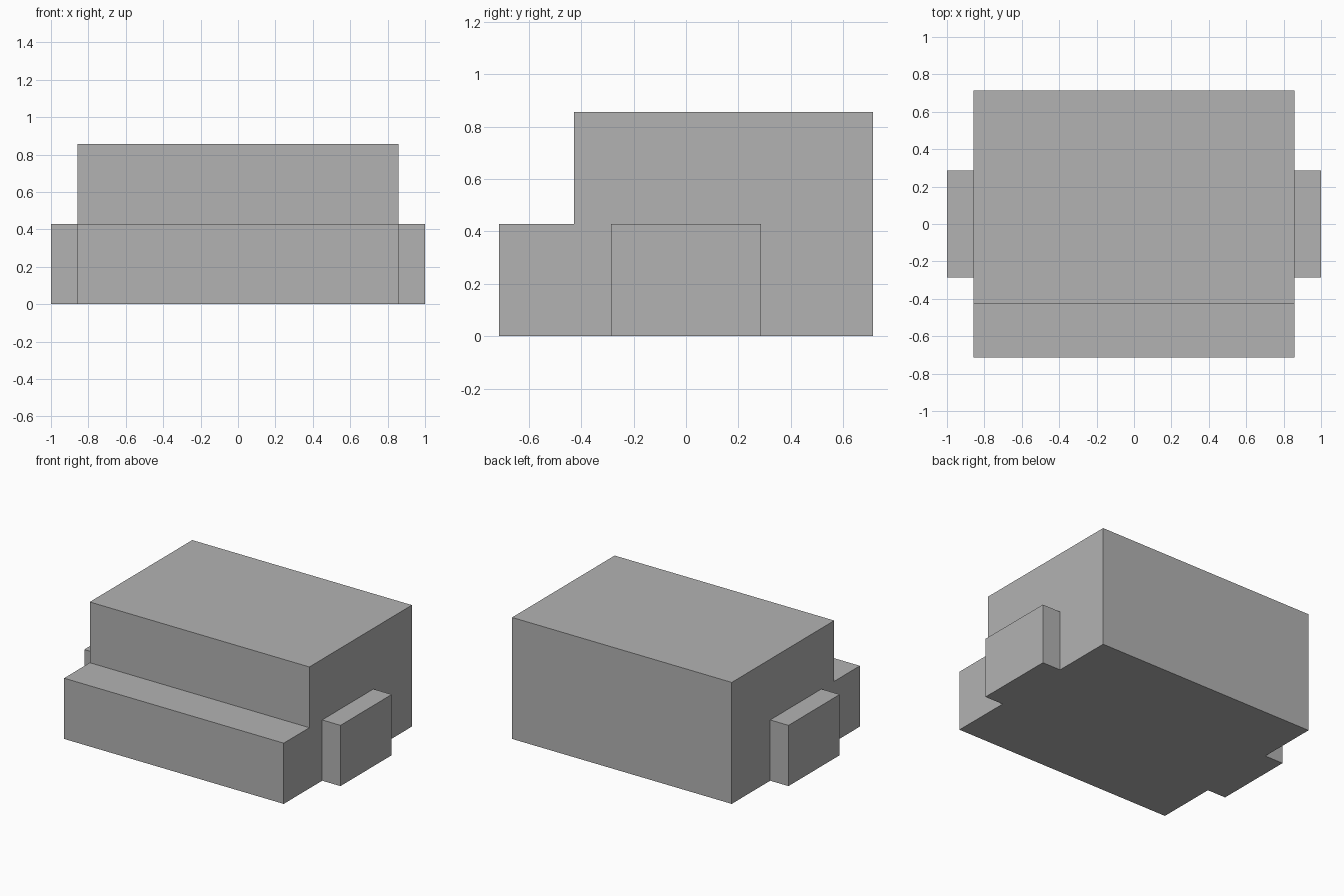
import bpy
import bmesh

default_cube = bpy.data.objects.get("Cube")
if default_cube:
    bpy.data.objects.remove(default_cube, do_unlink=True)

U = 1 / 7  # base module; every dimension is a whole number of modules

grey = bpy.data.materials.new("plain_grey")
grey.use_nodes = True
colour = (0.45, 0.45, 0.45, 1)
grey.diffuse_color = colour
grey.node_tree.nodes["Principled BSDF"].inputs["Base Color"].default_value = colour


def extrude_profile(name, profile, x0, x1):
    """Extrude a (y, z) outline, in modules, from x0 to x1."""
    bm = bmesh.new()
    face = bm.faces.new([bm.verts.new((x0 * U, y * U, z * U)) for y, z in profile])
    result = bmesh.ops.extrude_face_region(bm, geom=[face], use_keep_orig=True)
    moved = [g for g in result["geom"] if isinstance(g, bmesh.types.BMVert)]
    bmesh.ops.translate(bm, verts=moved, vec=((x1 - x0) * U, 0, 0))
    bmesh.ops.recalc_face_normals(bm, faces=bm.faces)
    mesh = bpy.data.meshes.new(name)
    bm.to_mesh(mesh)
    bm.free()
    mesh.materials.append(grey)
    obj = bpy.data.objects.new(name, mesh)
    bpy.context.collection.objects.link(obj)
    return obj


# Main body with a low step along the front
extrude_profile("stepped_body",
                [(-5, 0), (5, 0), (5, 6), (-3, 6), (-3, 3), (-5, 3)], -6, 6)

# Low block on each side
block = [(-2, 0), (2, 0), (2, 3), (-2, 3)]
for side, sign in (("left", 1), ("right", -1)):
    extrude_profile(f"{side}_side_block", block, sign * 6, sign * 7)
